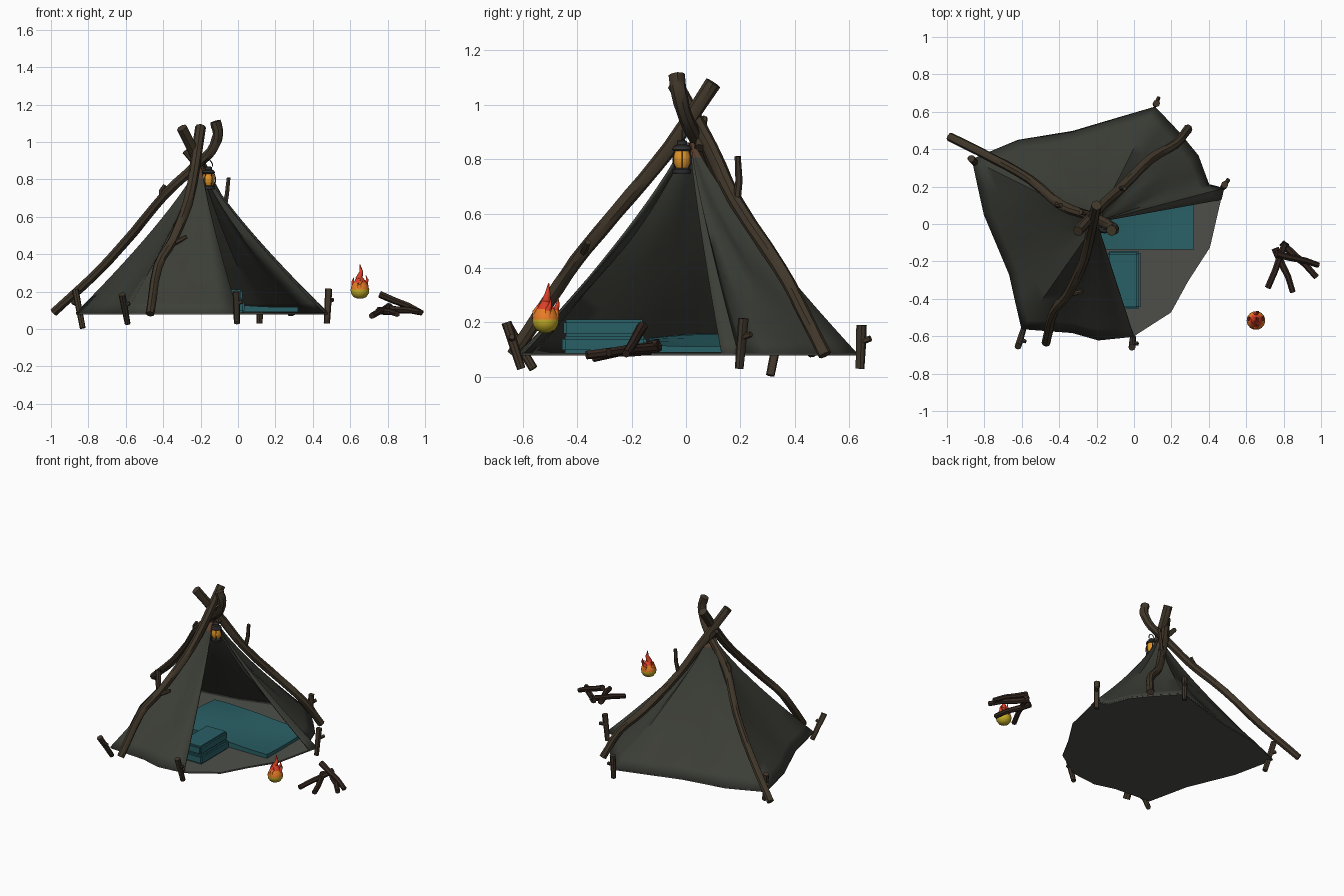
import bpy, bmesh, math, random
from mathutils import Vector

if "Cube" in bpy.data.objects:
    bpy.data.objects.remove(bpy.data.objects["Cube"])
random.seed(4)

def mat(name, c):
    m = bpy.data.materials.new(name)
    m.diffuse_color = (*c, 1)
    m.use_nodes = True
    m.node_tree.nodes["Principled BSDF"].inputs["Base Color"].default_value = m.diffuse_color
    return m

WOOD = mat("bark", (.052, .038, .023))
LOG = mat("dark_bark", (.035, .02, .014))
CLOTH = mat("canvas", (.045, .048, .038))
WARM = mat("warm_canvas", (.1, .052, .03))
FLOOR = mat("floor_canvas", (.075, .078, .066))
TEAL = mat("teal", (.022, .115, .13))
METAL = mat("metal", (.03, .03, .03))
GLASS = mat("glow_glass", (.75, .3, .02))
YEL, ORA, RED = mat("yellow", (.55, .42, .02)), mat("orange", (.8, .2, .02)), mat("red", (.7, .05, .02))

def finish(name, bm, mats, angle=40):
    bmesh.ops.recalc_face_normals(bm, faces=bm.faces)
    me = bpy.data.meshes.new(name)
    bm.to_mesh(me)
    bm.free()
    for m in mats:
        me.materials.append(m)
    ob = bpy.data.objects.new(name, me)
    bpy.context.collection.objects.link(ob)
    bpy.ops.object.select_all(action='DESELECT')
    ob.select_set(True)
    bpy.context.view_layer.objects.active = ob
    bpy.ops.object.shade_smooth_by_angle(angle=math.radians(angle))
    return ob

def smooth_path(pts, k=3):
    # Catmull-Rom resampling
    P = [Vector(p) for p in pts]
    P = [2 * P[0] - P[1]] + P + [2 * P[-1] - P[-2]]
    out = []
    for a, b, c, d in zip(P, P[1:], P[2:], P[3:]):
        for i in range(k):
            t = i / k
            out.append(.5 * (2*b + (c-a)*t + (2*a-5*b+4*c-d)*t*t + (3*b-a-3*c+d)*t**3))
    return out + [P[-2]]

def tube(bm, pts, r0, r1, n=8, jitter=.06, index=0):
    pts = [Vector(p) for p in pts]
    rings = []
    for i, p in enumerate(pts):
        d = (pts[min(i+1, len(pts)-1)] - pts[max(i-1, 0)]).normalized()
        ref = Vector((1, 0, 0)) if abs(d.x) < .75 else Vector((0, 1, 0))
        u = d.cross(ref).normalized() if not rings else (u - d * u.dot(d)).normalized()
        v = d.cross(u)
        r = r0 + (r1 - r0) * i / (len(pts) - 1)
        rings.append([bm.verts.new(p + (u*math.cos(a) + v*math.sin(a)) * r * (1 + random.uniform(-jitter, jitter)))
                      for a in (2*math.pi*k/n for k in range(n))])
    faces = [bm.faces.new(rings[0]), bm.faces.new(rings[-1])]
    for A, B in zip(rings, rings[1:]):
        faces += [bm.faces.new((A[k], A[(k+1) % n], B[(k+1) % n], B[k])) for k in range(n)]
    for f in faces:
        f.material_index = index

def lathe(bm, prof, cx, cy, n=12, index=0):
    rings = [[bm.verts.new((cx + r*math.cos(2*math.pi*k/n), cy + r*math.sin(2*math.pi*k/n), z))
              for k in range(n)] for r, z in prof]
    fs = [bm.faces.new(rings[0]), bm.faces.new(rings[-1])]
    for A, B in zip(rings, rings[1:]):
        fs += [bm.faces.new((A[k], A[(k+1) % n], B[(k+1) % n], B[k])) for k in range(n)]
    for f in fs:
        f.material_index = index

# tent cover: base outline (x, y, ridge flag) drawn up to the apex, open at front right
APEX = Vector((-.2, .01, .9))
BASE = [(0, -.6, 1), (-.19, -.62, 0), (-.33, -.58, 0), (-.6, -.56, 1), (-.665, -.27, 0), (-.8, .05, 0),
        (-.865, .345, 1), (-.62, .447, 0), (-.326, .495, 0), (.112, .625, 1), (.24, .49, 0),
        (.342, .366, 0), (.4, .21, 0), (.48, .19, 1), (.465, .13, 1)]
cols = []
for a, b in zip(BASE, BASE[1:]):
    cols += [tuple(a[i] + (b[i]-a[i])*t for i in range(3)) for t in (0, .5)]
cols.append(BASE[-1])
bm = bmesh.new()
ROWS = 14
grid = []
for j in range(ROWS + 1):
    f = .05 + .95 * j / ROWS
    row = []
    for i, (x, y, s) in enumerate(cols):
        p = f ** (1.36 - .14 * s) * (1 + .025 * math.sin(i*1.9 + j*.6) * math.sin(math.pi*f) * (1-s))
        row.append(bm.verts.new((APEX.x + (x-APEX.x)*p, APEX.y + (y-APEX.y)*p, APEX.z + (.085-APEX.z)*f)))
    grid.append(row)
for j in range(ROWS):
    for i in range(len(cols) - 1):
        q = bm.faces.new((grid[j][i], grid[j][i+1], grid[j+1][i+1], grid[j+1][i]))
        q.material_index = 1 if j < 1 else 0
tent = finish("tent_cover", bm, [CLOTH, WARM], 60)
sol = tent.modifiers.new("thickness", 'SOLIDIFY')
sol.thickness, sol.offset = .008, 0

# groundsheet
bm = bmesh.new()
outline = [b[:2] for b in BASE] + [(.406, -.126), (.289, -.307), (.198, -.473)]
low = bm.faces.new([bm.verts.new((x, y, .078)) for x, y in outline])
ext = bmesh.ops.extrude_face_region(bm, geom=[low])
bmesh.ops.translate(bm, vec=(0, 0, .01), verts=[v for v in ext['geom'] if isinstance(v, bmesh.types.BMVert)])
if not low.is_valid or len([f for f in bm.faces if len(f.verts) > 4]) < 2:
    bm.faces.new([v for v in bm.verts if v.co.z < .08])
finish("groundsheet", bm, [FLOOR])

# tent poles with side twigs
POLES = {
    "left_pole": ([(-.985, .465, .09), (-.755, .35, .3), (-.556, .238, .52), (-.39, .1, .72), (-.24, .045, .86),
                   (-.145, 0, .95), (-.107, -.025, 1.04), (-.122, -.035, 1.11)],
                  [(-.41, .11, .70), (-.41, .1, .74), (-.39, .1, .77)]),
    "front_pole": ([(-.47, -.635, .08), (-.43, -.47, .33), (-.35, -.37, .47), (-.27, -.2, .67),
                    (-.235, -.06, .84), (-.2, .1, 1.08)],
                   [(-.36, -.38, .45), (-.31, -.37, .475), (-.275, -.36, .495)]),
    "back_pole": ([(.29, .51, .08), (.22, .425, .25), (.085, .345, .4), (-.075, .185, .64),
                   (-.18, .09, .84), (-.3, -.04, 1.075)],
                  [(-.075, .185, .64), (-.06, .195, .72), (-.05, .19, .81)])}
for name, (path, twig) in POLES.items():
    bm = bmesh.new()
    tube(bm, smooth_path(path), .024, .029)
    tube(bm, twig, .015, .011, 6)
    finish(name, bm, [WOOD])
bm = bmesh.new()
tube(bm, [(-.18, .05, .84), (-.24, .055, .9), (-.285, .065, .95)], .02, .015)
finish("top_stub", bm, [WOOD])

# ground stakes: bottom, top, knob direction
STAKES = [((-.83, .31, .005), (-.87, .35, .21), (-.03, .02)), ((-.59, -.56, .03), (-.62, -.655, .185), (.03, -.01)),
          ((-.005, -.605, .03), (-.01, -.66, .2), (.03, 0)), ((.475, .195, .03), (.485, .21, .215), (.025, .035)),
          ((.115, .64, .03), (.12, .645, .19), (.015, .035))]
for i, (b, t, k) in enumerate(STAKES):
    b, t = Vector(b), Vector(t)
    m = b.lerp(t, .62)
    bm = bmesh.new()
    tube(bm, [b, b.lerp(t, .5), t], .016, .019)
    tube(bm, [m, m + Vector((k[0], k[1], .012))], .013, .011, 6)
    finish(f"stake_{i+1}", bm, [WOOD])

# sleeping mat, gently rumpled, and folded blanket
bm = bmesh.new()
bmesh.ops.create_grid(bm, x_segments=8, y_segments=6, size=.5)
for v in bm.verts:
    x, y = v.co.x, v.co.y
    v.co = (-.04 + x*.72, .09 + y*.45, .135 + .025*math.sin(x*5 + 3.4)*math.cos(y*2.5) - .03*max(0, x))
ext = bmesh.ops.extrude_face_region(bm, geom=bm.faces[:])
for v in [g for g in ext['geom'] if isinstance(g, bmesh.types.BMVert)]:
    v.co.z = .09
finish("sleeping_mat", bm, [TEAL])

def box(name, x0, x1, y0, y1, z0, z1, m):
    bm = bmesh.new()
    bmesh.ops.create_cube(bm, size=1)
    for v in bm.verts:
        v.co = ((x0+x1)/2 + v.co.x*(x1-x0), (y0+y1)/2 + v.co.y*(y1-y0), (z0+z1)/2 + v.co.z*(z1-z0))
    bmesh.ops.bevel(bm, geom=bm.edges[:], offset=.01, segments=2, affect='EDGES')
    finish(name, bm, [m])
box("blanket_lower", -.14, .035, -.455, -.145, .088, .15, TEAL)
box("blanket_upper", -.14, .025, -.45, -.15, .15, .21, TEAL)

# hanging lantern
LX, LY = -.158, -.015
bm = bmesh.new()
lathe(bm, [(.03, .745), (.034, .75), (.034, .762), (.024, .768)], LX, LY)
lathe(bm, [(.03, .83), (.036, .836), (.03, .848), (.018, .853), (.018, .866), (.01, .87)], LX, LY)
lathe(bm, [(.022, .766), (.033, .785), (.034, .81), (.026, .832)], LX, LY, 12, 1)
for k in range(6):
    a = k * math.pi / 3
    tube(bm, [(LX + r*math.cos(a), LY + r*math.sin(a), z) for r, z in ((.026, .764), (.037, .785), (.037, .812), (.029, .834))],
         .0025, .0025, 5, 0)
hoop = [(LX + .022*math.cos(a), LY, .87 + .035*math.sin(a)) for a in (math.pi*k/8 for k in range(9))]
tube(bm, hoop, .003, .003, 5, 0)
finish("lantern", bm, [METAL, GLASS])

# campfire flame: bulb plus curling tongues, coloured by height
FX, FY = .652, -.516
bm = bmesh.new()
lathe(bm, [(.012, .162), (.034, .171), (.047, .19), (.05, .21), (.044, .23), (.034, .25), (.02, .27), (.008, .285)], FX, FY, 14)
for dx, dy, h, r in ((0, 0, .345, .026), (.032, .008, .285, .016), (-.033, .006, .275, .015), (.004, .034, .29, .016), (0, -.034, .272, .015)):
    lean = .012 if dx >= 0 else -.008
    tube(bm, [(FX+dx, FY+dy, .215), (FX+dx*1.15-lean*.5, FY+dy*1.1, .215+(h-.215)*.4)], r, r*.75, 8, 0)
    tube(bm, [(FX+dx*1.15-lean*.5, FY+dy*1.1, .215+(h-.215)*.4), (FX+dx+lean*.6, FY+dy*1.1+.008, .215+(h-.215)*.7),
              (FX+dx, FY+dy+.012, h)], r*.75, .0015, 8, 0)
for f in bm.faces:
    z = f.calc_center_median().z
    f.material_index = 0 if z < .218 else 1 if z < .25 else 2
finish("flame", bm, [YEL, ORA, RED], 60)

# firewood
LOGS = [((.715, -.34, .07), (.81, -.1, .12)), ((.85, -.365, .08), (.755, -.13, .1)),
        ((.975, -.285, .09), (.79, -.1, .11)), ((.985, -.22, .085), (.76, -.16, .185))]
for i, (a, b) in enumerate(LOGS):
    a, b = Vector(a), Vector(b)
    bm = bmesh.new()
    tube(bm, [a, a.lerp(b, .35) + Vector((.006, .004, .004)), a.lerp(b, .7), b], .016, .02, 7, .1)
    finish(f"log_{i+1}", bm, [LOG])
